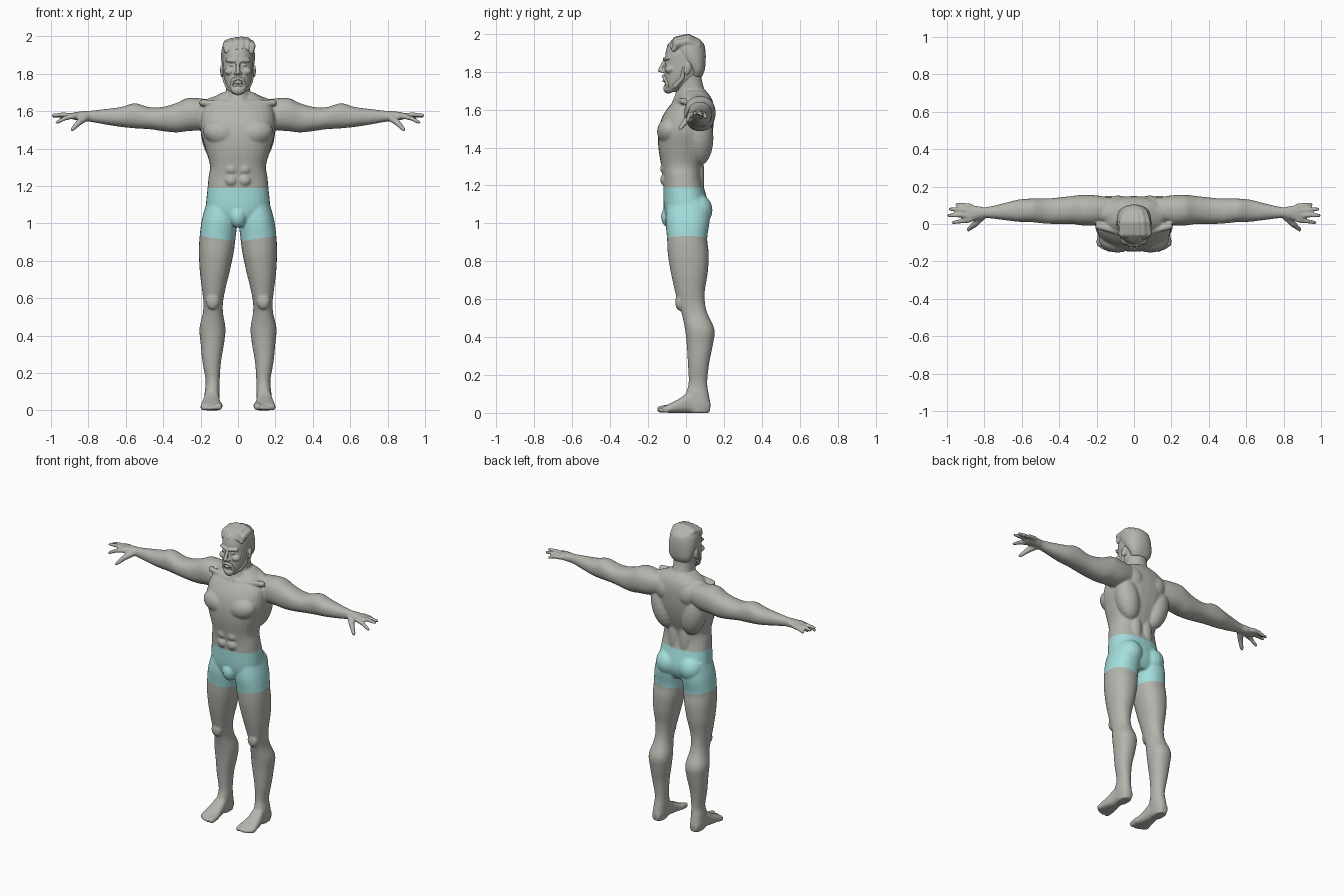
import bpy, bmesh, math
from mathutils import Vector, Matrix


def material(name, rgb):
    m = bpy.data.materials.new(name)
    m.diffuse_color = (*rgb, 1)
    return m


GREY = material("warm grey", (0.46, 0.46, 0.42))
TEAL = material("pale teal", (0.37, 0.74, 0.73))


def smooth_rows(rows, steps=4):
    """Catmull-Rom interpolation of section rows."""
    out = []
    for i in range(len(rows) - 1):
        p = [rows[max(0, min(len(rows) - 1, i + k))] for k in (-1, 0, 1, 2)]
        for s in range(steps):
            t = s / steps
            out.append([0.5 * (2 * b + (c - a) * t + (2 * a - 5 * b + 4 * c - d) * t * t
                               + (3 * b - a - 3 * c + d) * t ** 3)
                        for a, b, c, d in zip(*p)])
    return out + [list(rows[-1])]


def loft(bm, axis, rows, side=1, n=2.2, sides=28):
    """Sections (station, u0, u1, v0, v1) stacked along an axis."""
    rings = []
    for st, u0, u1, v0, v1 in smooth_rows(rows):
        ring = []
        for k in range(sides):
            a = 2 * math.pi * k / sides
            c, s = math.cos(a), math.sin(a)
            u = (u0 + u1) / 2 + (u1 - u0) / 2 * math.copysign(abs(c) ** (2 / n), c)
            v = (v0 + v1) / 2 + (v1 - v0) / 2 * math.copysign(abs(s) ** (2 / n), s)
            x, y, z = {"x": (st, u, v), "y": (u, st, v), "z": (u, v, st)}[axis]
            ring.append(bm.verts.new((side * x, y, z)))
        rings.append(ring)
    for a, b in zip(rings, rings[1:]):
        for k in range(sides):
            j = (k + 1) % sides
            bm.faces.new((a[k], a[j], b[j], b[k]))
    bm.faces.new(rings[0])
    bm.faces.new(rings[-1])


def blob(bm, c, r, rot=(0, 0, 0), side=1):
    """Ellipsoid; rot is in degrees."""
    m = Matrix.Diagonal((side, 1, 1, 1)) @ Matrix.Translation(c)
    for ang, ax in zip(rot, "XYZ"):
        m = m @ Matrix.Rotation(math.radians(ang), 4, ax)
    bmesh.ops.create_uvsphere(bm, u_segments=20, v_segments=12, radius=1,
                              matrix=m @ Matrix.Diagonal((*r, 1)))


def limb(bm, pts, radii, side=1):
    """Rounded tapered tube through points."""
    pts = [Vector((side * p[0], p[1], p[2])) for p in pts]
    for p, r in zip(pts, radii):
        blob(bm, p, (r, r, r))
    for p, q, r, s in zip(pts, pts[1:], radii, radii[1:]):
        d = q - p
        m = Matrix.Translation((p + q) / 2) @ d.to_track_quat("Z", "Y").to_matrix().to_4x4()
        bmesh.ops.create_cone(bm, cap_ends=True, segments=14, radius1=r, radius2=s,
                              depth=d.length, matrix=m)


def fuse(name, bm, voxel, smoothing):
    """Melt the overlapping pieces into one smooth skin."""
    bmesh.ops.recalc_face_normals(bm, faces=bm.faces)
    me = bpy.data.meshes.new(name)
    bm.to_mesh(me)
    bm.free()
    ob = bpy.data.objects.new(name, me)
    bpy.context.collection.objects.link(ob)
    rm = ob.modifiers.new("fuse", "REMESH")
    rm.mode = "VOXEL"
    rm.voxel_size = voxel
    sm = ob.modifiers.new("relax", "SMOOTH")
    sm.factor, sm.iterations = 0.5, smoothing
    dg = bpy.context.evaluated_depsgraph_get()
    ob.data = bpy.data.meshes.new_from_object(ob.evaluated_get(dg))
    ob.modifiers.clear()
    bpy.data.meshes.remove(me)
    ob.data.name = name
    ob.data.materials.clear()
    ob.data.materials.append(GREY)
    ob.data.polygons.foreach_set("use_smooth", [True] * len(ob.data.polygons))
    return ob


# ---- body: torso, neck, limbs
bm = bmesh.new()
torso = [(0.985, .10, -.08, .09), (1.03, .165, -.105, .115), (1.09, .172, -.118, .12),
         (1.19, .163, -.12, .095), (1.25, .157, -.122, .083), (1.31, .15, -.132, .088),
         (1.40, .175, -.146, .12), (1.48, .198, -.146, .14), (1.55, .20, -.13, .148),
         (1.61, .19, -.095, .148), (1.66, .15, -.05, .135), (1.70, .085, -.03, .105)]
loft(bm, "z", [(z, -w, w, f, b) for z, w, f, b in torso], n=2.4)
neck = [(1.58, .08, -.09, .13), (1.65, .072, -.068, .125), (1.70, .066, -.052, .10),
        (1.75, .064, -.055, .085), (1.80, .064, -.05, .08)]
loft(bm, "z", [(z, -w, w, f, b) for z, w, f, b in neck])

LEG = [(1.12, .01, .165, -.095, .115), (1.02, .004, .193, -.108, .125), (.92, .013, .206, -.1, .112),
       (.84, .024, .209, -.096, .12), (.74, .045, .204, -.08, .115), (.65, .067, .193, -.06, .1),
       (.58, .08, .185, -.042, .1), (.52, .08, .188, -.022, .115), (.44, .067, .206, -.005, .15),
       (.36, .074, .2, .004, .142), (.26, .091, .19, .01, .122), (.16, .098, .173, .014, .112),
       (.1, .098, .178, 0, .12), (.04, .1, .18, 0, .13), (0, .105, .175, .02, .122)]
FOOT = [(.125, .115, .165, .005, .06), (.09, .104, .178, 0, .1), (.02, .1, .18, 0, .112),
        (-.03, .095, .19, 0, .078), (-.08, .087, .198, 0, .052), (-.118, .086, .2, .002, .034)]
ARM = [(.12, .03, .14, 1.53, 1.655), (.2, -.005, .153, 1.5, 1.668), (.27, -.008, .156, 1.493, 1.67),
       (.33, 0, .15, 1.486, 1.643), (.4, 0, .142, 1.493, 1.623), (.47, .002, .136, 1.503, 1.62),
       (.55, .01, .136, 1.508, 1.642), (.62, .012, .13, 1.515, 1.623), (.7, .022, .11, 1.527, 1.612),
       (.79, .032, .09, 1.543, 1.602), (.83, .025, .095, 1.547, 1.6), (.87, .015, .1, 1.553, 1.594),
       (.9, .013, .103, 1.56, 1.588)]
TOES = [(.103, -.134, .019), (.132, -.136, .014), (.153, -.13, .013), (.172, -.12, .013), (.188, -.108, .012)]
FINGERS = [(.096, .947, .105, 1.557), (.073, .984, .08, 1.573), (.047, .99, .046, 1.577), (.022, .967, .008, 1.54)]

for s in (1, -1):
    loft(bm, "z", LEG, s)
    loft(bm, "y", FOOT, s, n=2.6)
    loft(bm, "x", ARM, s)
    for x, y, r in TOES:
        limb(bm, [(x, -.09, r + .006), (x, y, r)], [r + .002, r], s)
    for y, tx, ty, tz in FINGERS:
        mid = ((.88 + tx) / 2, (y + ty) / 2, (1.574 + tz) / 2 + .006)
        limb(bm, [(.875, y, 1.574), mid, (tx, ty, tz)], [.0145, .0125, .0095], s)
    limb(bm, [(.81, .045, 1.57), (.85, 0, 1.54), (.886, -.03, 1.502)], [.022, .017, .011], s)
    # muscles
    blob(bm, (.088, -.085, 1.485), (.1, .068, .072), (0, -12, 0), s)      # chest
    blob(bm, (.115, .07, 1.45), (.078, .075, .15), (0, 14, 0), s)         # back
    blob(bm, (.085, .085, 1.58), (.075, .068, .085), (0, 25, 0), s)       # shoulder blade
    blob(bm, (.04, .065, 1.25), (.04, .032, .14), (0, 0, 0), s)           # lower back
    blob(bm, (.085, .06, 1.07), (.08, .08, .085), (0, 0, 0), s)           # buttock
    blob(bm, (.09, .055, 1.655), (.12, .05, .032), (0, 12, 0), s)         # trapezius
    blob(bm, (.135, -.035, .585), (.036, .022, .045), (0, 0, 0), s)       # kneecap
    limb(bm, [(.02, -.058, 1.64), (.19, -.012, 1.645)], [.016, .018], s)  # collarbone
    for z in (1.23, 1.29, 1.35):
        blob(bm, (.036, -.105, z), (.036, .032, .034), (0, 0, 0), s)      # abdomen
blob(bm, (0, -.085, 1.035), (.045, .047, .06))                           # front of shorts
body = fuse("body", bm, 0.0065, 4)

# ---- shorts: cut waistband and sloping leg hems, colour what lies between
body.data.materials.append(TEAL)
bm = bmesh.new()
bm.from_mesh(body.data)


def cut(co, no, keep):
    fs = [f for f in bm.faces if keep(f.calc_center_median())]
    geom = fs + list({e for f in fs for e in f.edges}) + list({v for f in fs for v in f.verts})
    bmesh.ops.bisect_plane(bm, geom=geom, dist=1e-5, plane_co=co, plane_no=no)


cut((0, 0, 1.19), (0, 0, 1), lambda c: abs(c.z - 1.19) < .05)
for s in (1, -1):
    cut((0, 0, .902), (-.15 * s, 0, 1), lambda c: c.x * s > 0 and .85 < c.z < 1)
for f in bm.faces:
    c = f.calc_center_median()
    f.material_index = int(c.z < 1.19 and c.z > .902 + .15 * abs(c.x))
bm.to_mesh(body.data)
bm.free()

# ---- head with nose, brow, cheeks, ears
bm = bmesh.new()
head = [(1.692, .03, -.098, -.045), (1.72, .054, -.108, .005), (1.76, .07, -.113, .055),
        (1.80, .078, -.113, .085), (1.85, .082, -.11, .095), (1.90, .082, -.108, .096),
        (1.95, .07, -.09, .085), (1.98, .04, -.05, .05)]
loft(bm, "z", [(z, -w, w, f, b) for z, w, f, b in head])
limb(bm, [(0, -.112, 1.86), (0, -.136, 1.808)], [.009, .012])
for s in (1, -1):
    blob(bm, (.012, -.122, 1.802), (.011, .013, .009), side=s)             # nostril
    limb(bm, [(.014, -.113, 1.868), (.058, -.094, 1.872)], [.010, .009], s)  # brow
    blob(bm, (.045, -.085, 1.812), (.028, .028, .022), side=s)             # cheek
    blob(bm, (.033, -.104, 1.846), (.013, .008, .007), side=s)             # eye
    blob(bm, (.086, .008, 1.815), (.009, .02, .034), (-12, 0, 12), s)      # ear
blob(bm, (0, -.115, 1.753), (.022, .01, .008))                            # lips
fuse("head", bm, 0.004, 2)

# ---- beard and moustache
bm = bmesh.new()
blob(bm, (0, -.094, 1.712), (.034, .026, .028))
for s in (1, -1):
    limb(bm, [(0, -.12, 1.776), (.026, -.112, 1.767), (.036, -.098, 1.735), (.022, -.095, 1.71)],
         [.009, .010, .010, .014], s)
    limb(bm, [(.01, -.085, 1.705), (.05, -.055, 1.728), (.07, -.02, 1.765), (.078, -.012, 1.82)],
         [.019, .016, .012, .008], s)
fuse("beard", bm, 0.004, 2)

# ---- hair: cap at sides and back, swept-back locks on top
bm = bmesh.new()
cap = [(1.775, .058, .02, .085), (1.81, .078, .015, .099), (1.86, .089, -.03, .104),
       (1.91, .090, -.07, .103), (1.95, .08, -.085, .092), (1.978, .05, -.06, .06)]
loft(bm, "z", [(z, -w, w, f, b) for z, w, f, b in cap])
for x, lift in ((-.062, -.012), (-.036, -.003), (-.008, .002), (.022, .004), (.05, 0), (.074, -.014)):
    limb(bm, [(x * .95, -.09 + abs(x) * .35, 1.932 + lift), (x, -.05, 1.962 + lift),
              (x * .9, .01, 1.973 + lift), (x * .7, .06, 1.95 + lift)],
         [.014, .021, .023, .022])
fuse("hair", bm, 0.005, 2)
